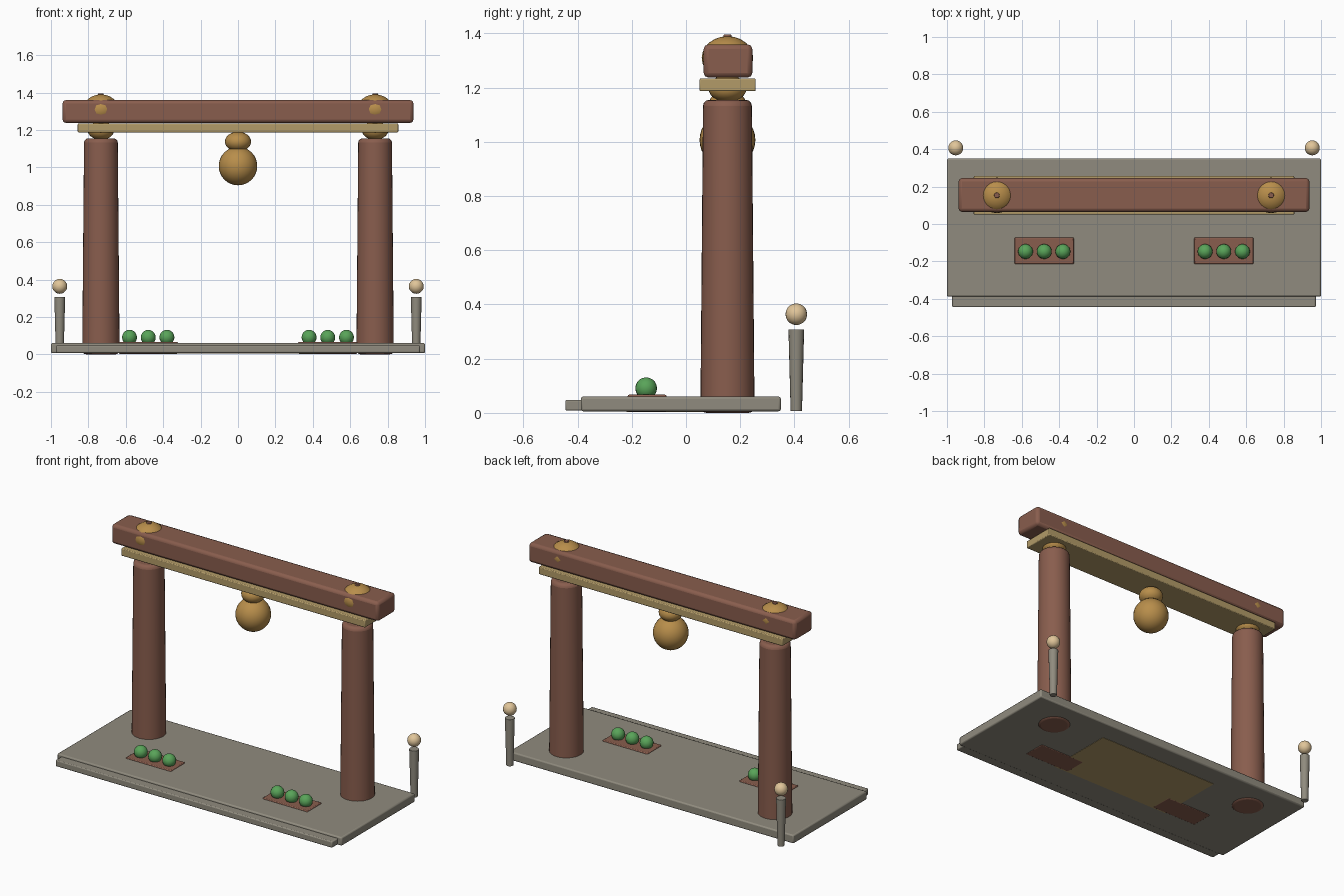
import bpy
from math import radians

if "Cube" in bpy.data.objects:
    bpy.data.objects.remove(bpy.data.objects["Cube"])


def material(name, rgb):
    m = bpy.data.materials.new(name)
    m.diffuse_color = (*rgb, 1)
    m.use_nodes = True
    m.node_tree.nodes["Principled BSDF"].inputs["Base Color"].default_value = m.diffuse_color
    return m


WOOD = material("red_wood", (0.25, 0.11, 0.075))
GOLD = material("gold", (0.48, 0.27, 0.07))
PALE = material("pale_gold", (0.45, 0.33, 0.14))
STONE = material("stone", (0.28, 0.26, 0.21))
CREAM = material("cream", (0.75, 0.56, 0.32))
GREEN = material("leaf_green", (0.1, 0.37, 0.1))


def finish(name, mat, bevel=0, segments=2):
    ob = bpy.context.object
    ob.name = name
    ob.data.materials.append(mat)
    bpy.ops.object.transform_apply(location=False, rotation=False, scale=True)
    if bevel:
        b = ob.modifiers.new("bevel", "BEVEL")
        b.width = bevel
        b.segments = segments
        b.limit_method = "ANGLE"
        b.angle_limit = radians(40)
    bpy.ops.object.shade_smooth_by_angle(angle=radians(35))
    return ob


def box(name, x, y, z, mat, bevel=0):
    # x, y, z are (min, max) ranges
    bpy.ops.mesh.primitive_cube_add(size=1, location=[(a + b) / 2 for a, b in (x, y, z)])
    bpy.context.object.scale = [b - a for a, b in (x, y, z)]
    return finish(name, mat, bevel)


def ball(name, loc, rx, rz, mat, seg=24):
    bpy.ops.mesh.primitive_uv_sphere_add(segments=seg, ring_count=seg // 2, radius=1, location=loc)
    bpy.context.object.scale = (rx, rx, rz)
    return finish(name, mat)


def column(name, x, y, z, r_low, r_top, mat, bevel=0, sides=32):
    bpy.ops.mesh.primitive_cone_add(vertices=sides, radius1=r_low, radius2=r_top,
                                    depth=z[1] - z[0], location=(x, y, sum(z) / 2))
    return finish(name, mat, bevel, 3)


# stone platform, front step and the slab set into the underside
box("platform", (-1, 1), (-0.388, 0.35), (0.006, 0.06), STONE, 0.008)
box("front_step", (-0.972, 0.972), (-0.445, -0.25), (0.008, 0.048), STONE, 0.006)
box("underside_slab", (-0.42, 0.42), (-0.22, 0.22), (0.004, 0.05), PALE)

# crossbeam and the board under it
GATE_Y = 0.153
box("crossbeam", (-0.938, 0.938), (0.065, 0.245), (1.237, 1.36), WOOD, 0.018)
box("beam_board", (-0.857, 0.857), (0.05, 0.257), (1.187, 1.234), PALE, 0.005)

# hanging bell
ball("bell_cap", (0, GATE_Y, 1.137), 0.07, 0.053, GOLD)
ball("bell", (0, GATE_Y, 1.007), 0.103, 0.103, GOLD, 32)

# parts repeated on each side
for side, s in (("left", -1), ("right", 1)):
    px = s * 0.733
    column(f"{side}_pillar", px, GATE_Y, (0, 1.155), 0.1, 0.09, WOOD, 0.022)
    ball(f"{side}_capital", (px, GATE_Y, 1.197), 0.07, 0.05, GOLD)
    ball(f"{side}_beam_boss", (px, GATE_Y, 1.31), 0.095, 0.08, GOLD)
    column(f"{side}_finial", px, GATE_Y, (1.37, 1.396), 0.018, 0.014, WOOD, 0.003, 12)
    # rear lantern post
    column(f"{side}_rear_post", s * 0.953, 0.407, (0.007, 0.308), 0.021, 0.029, STONE, 0.002, 16)
    ball(f"{side}_lantern", (s * 0.953, 0.407, 0.364), 0.04, 0.04, CREAM, 20)
    # shrub tray
    box(f"{side}_tray", (s * 0.48 - 0.158, s * 0.48 + 0.158), (-0.215, -0.072),
        (0.003, 0.067), WOOD, 0.005)
    for i in (-1, 0, 1):
        ball(f"{side}_shrub_{i + 2}", (s * 0.48 + i * 0.1, -0.147, 0.091), 0.04, 0.04, GREEN, 20)
